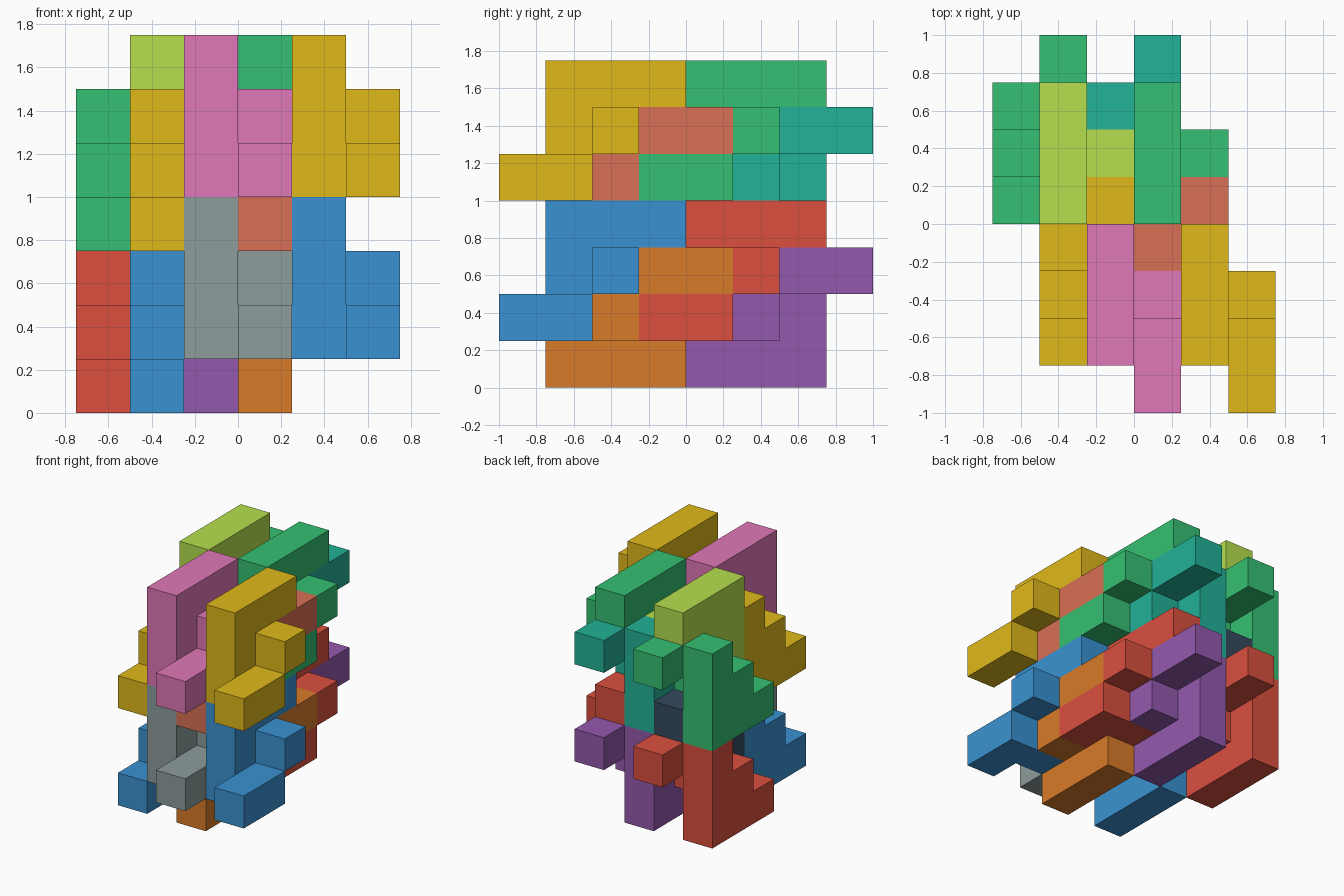
import bpy, bmesh
from mathutils import Vector

if "Cube" in bpy.data.objects:
    bpy.data.objects.remove(bpy.data.objects["Cube"])

U = 0.25                                 # cube edge
ORIGIN = Vector((-0.75, -1.0, 0.0))      # grid corner

# One repeated piece: a staircase layer plus a three-cube hook layer (x, run, drop)
STAIR = [(0, a, b) for b in range(3) for a in range(3 - b)]
HOOK = [(1, 1, 1), (1, 0, 2), (1, -1, 2)]
PIECE = STAIR + HOOK

COLOURS = {
    "red": "DB4F3F", "blue": "3A92D2", "orange": "D97B29", "purple": "9459AE",
    "grey": "8E9C9C", "slate": "34495E", "green": "35C072", "yellow": "E0B91A",
    "pink": "E078B8", "lime": "B6E04E", "salmon": "D87055", "teal": "22B297",
}


def material(name):
    mat = bpy.data.materials.get(name)
    if not mat:
        mat = bpy.data.materials.new(name)
        rgb = [int(COLOURS[name][i:i + 2], 16) / 255 for i in (0, 2, 4)]
        mat.diffuse_color = [((c + 0.055) / 1.055) ** 2.4 for c in rgb] + [1]
        mat.use_nodes = True
        mat.node_tree.nodes["Principled BSDF"].inputs["Base Color"].default_value = mat.diffuse_color
    return mat


def add_piece(name, colour, corner, flip):
    """flip = 1: hangs from its corner; flip = -1: stands on it (half turn about x)."""
    i, j, k = corner
    cells = {(i + x, j + flip * a, k - flip * b) for x, a, b in PIECE}
    bm = bmesh.new()
    for cell in cells:
        centre = Vector(cell) + Vector((0.5, 0.5, 0.5))
        for axis in range(3):
            for sign in (-1, 1):
                n = Vector((0, 0, 0))
                n[axis] = sign
                if tuple(int(c + d) for c, d in zip(cell, n)) in cells:
                    continue
                u = Vector((0, 0, 0))
                u[(axis + 1) % 3] = 0.5
                v = n.cross(u)
                mid = centre + n * 0.5
                ring = [mid - u - v, mid + u - v, mid + u + v, mid - u + v]
                bm.faces.new([bm.verts.new(ORIGIN + p * U) for p in ring])
    bmesh.ops.remove_doubles(bm, verts=bm.verts, dist=0.001)
    bmesh.ops.dissolve_limit(bm, angle_limit=0.01, verts=bm.verts, edges=bm.edges)
    mesh = bpy.data.meshes.new(name)
    bm.to_mesh(mesh)
    bm.free()
    mesh.materials.append(material(colour))
    bpy.context.collection.objects.link(bpy.data.objects.new(name, mesh))


# Hanging pieces: (x, y) of corner, lower colour, upper colour
HANGING = [(4, 1, "blue", "yellow"), (2, 1, "grey", "pink"),
           (1, 4, "slate", "lime"), (3, 4, "red", "green")]
# Standing pieces
STANDING = [(0, 6, "red", "green"), (2, 6, "purple", "teal"),
            (1, 3, "blue", "yellow"), (3, 3, "orange", "salmon")]

# Two identical tiers stacked three cubes apart
for tier, label in enumerate(("lower", "upper")):
    for x, y, *cols in HANGING:
        add_piece(f"{label}_{cols[tier]}_hanging_piece", cols[tier], (x, y, 3 + 3 * tier), 1)
    for x, y, *cols in STANDING:
        add_piece(f"{label}_{cols[tier]}_standing_piece", cols[tier], (x, y, 3 * tier), -1)
